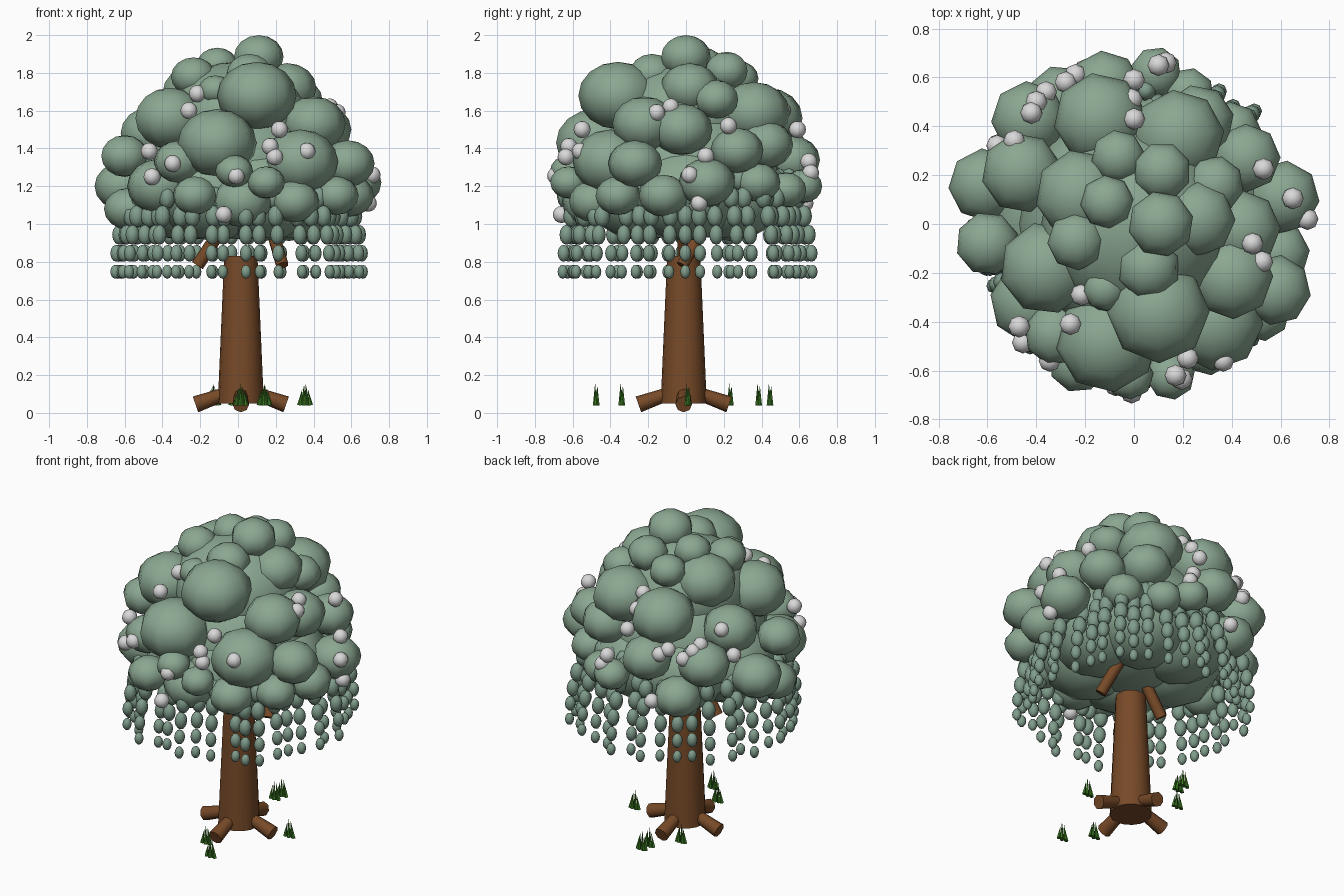
import bpy, bmesh, math, random
from mathutils import Vector, Matrix

random.seed(4)

def mat(name, col):
    m = bpy.data.materials.new(name)
    m.diffuse_color = (*col, 1)
    return m

BARK = mat("bark_brown", (0.185, 0.068, 0.021))
LEAF = mat("sage_leaf", (0.258, 0.388, 0.285))
VINE = mat("hanging_leaf", (0.215, 0.335, 0.26))
BLOOM = mat("pale_blossom", (0.70, 0.69, 0.69))
GRASS = mat("grass_green", (0.045, 0.2, 0.016))

def ball(bm, c, r, rz, seg=8, rings=8, spin=0.0):
    m = Matrix.Translation(c) @ Matrix.Rotation(spin, 4, 'Z') @ Matrix.Diagonal((r, r, rz, 1))
    bmesh.ops.create_uvsphere(bm, u_segments=seg, v_segments=rings, radius=1, matrix=m)

def limb(bm, a, b, ra, rb, seg=8):
    a, b = Vector(a), Vector(b)
    d = b - a
    m = Matrix.Translation((a + b) / 2) @ d.to_track_quat('Z', 'Y').to_matrix().to_4x4()
    bmesh.ops.create_cone(bm, cap_ends=True, segments=seg, radius1=ra, radius2=rb,
                          depth=d.length, matrix=m)

def finish(name, bm, material, angle=None):
    me = bpy.data.meshes.new(name)
    bm.to_mesh(me)
    bm.free()
    me.materials.append(material)
    ob = bpy.data.objects.new(name, me)
    bpy.context.collection.objects.link(ob)
    if angle:
        bpy.ops.object.select_all(action='DESELECT')
        ob.select_set(True)
        bpy.context.view_layer.objects.active = ob
        bpy.ops.object.shade_smooth_by_angle(angle=math.radians(angle))
    return ob

# trunk
bm = bmesh.new()
limb(bm, (0.015, -0.012, 0.05), (0.015, -0.012, 0.83), 0.122, 0.088, 16)
finish("trunk", bm, BARK, 40)

# roots in four directions
bm = bmesh.new()
for i in range(4):
    c, s = math.cos(i * math.pi / 2), math.sin(i * math.pi / 2)
    limb(bm, (0.015 + 0.07 * c, -0.012 + 0.07 * s, 0.105),
         (0.015 + 0.24 * c, -0.012 + 0.24 * s, 0.045), 0.034, 0.044)
finish("roots", bm, BARK, 50)

# branch stubs under the crown
bm = bmesh.new()
limb(bm, (-0.215, -0.01, 0.78), (-0.07, -0.01, 1.0), 0.034, 0.034)
limb(bm, (0.235, -0.02, 0.78), (0.18, 0.09, 0.97), 0.034, 0.034)
finish("branches", bm, BARK, 50)

# crown core: a middle mass ringed by broad clumps
bm = bmesh.new()
ball(bm, (0, 0, 1.3), 0.48, 0.38, 16, 12)
ball(bm, (0, 0, 1.56), 0.38, 0.30, 16, 12)
for i in range(6):
    a = math.tau * i / 6
    ball(bm, (0.27 * math.cos(a), 0.27 * math.sin(a), 1.17), 0.31, 0.26, 8, 8, a)
finish("crown_core", bm, LEAF, 60)

# leaf clumps: x, y, z, radius by tier
upper = [(.11, .0, 1.885, .135), (-.11, .09, 1.84, .11), (.115, .215, 1.81, .12),
         (-.065, .275, 1.77, .11), (-.235, -.07, 1.78, .12), (.06, -.18, 1.79, .13),
         (-.12, -.265, 1.71, .09), (.1, -.36, 1.68, .21), (.26, .02, 1.72, .155),
         (-.22, .12, 1.69, .185), (.33, .16, 1.66, .12)]
middle = [(-.36, -.18, 1.56, .19), (-.14, .43, 1.56, .19), (.18, .36, 1.59, .19),
          (-.46, .21, 1.48, .165), (-.11, -.48, 1.43, .21), (.4, -.22, 1.53, .17),
          (.44, -.02, 1.5, .16), (.46, .27, 1.39, .14), (.26, .42, 1.42, .15),
          (-.6, -.08, 1.36, .13), (.58, -.27, 1.32, .145), (.33, -.40, 1.33, .2),
          (-.43, .43, 1.33, .155), (-.12, .56, 1.34, .15)]
lower = [(-.61, .16, 1.2, .15), (-.42, -.32, 1.2, .17), (.61, .11, 1.22, .15),
         (.09, .62, 1.2, .105), (.15, -.62, 1.22, .1), (-.23, -.57, 1.15, .12),
         (-.02, -.62, 1.28, .1), (.52, -.36, 1.15, .12), (-.58, -.07, 1.08, .13),
         (.22, .53, 1.18, .11), (-.3, .51, 1.12, .14), (.3, -.49, 1.12, .13),
         (.02, -.5, 1.12, .16), (.59, -.12, 1.15, .13), (.4, .38, 1.22, .12),
         (-.32, -.45, 1.33, .13)]
for name, tier in (("upper_clumps", upper), ("middle_clumps", middle), ("lower_clumps", lower)):
    bm = bmesh.new()
    for x, y, z, r in tier:
        ball(bm, (x, y, z), r, r * 0.85, spin=random.random())
    finish(name, bm, LEAF, 60)

# hanging strands: groups of three bead chains round the rim
bm = bmesh.new()
groups = 14
for g in range(groups):
    beads = 6 if 1 <= g <= 4 else 5
    for k in (-1, 0, 1):
        a = math.tau * (g + 0.29 * k + random.uniform(-.1, .1)) / groups
        rim = random.uniform(0.60, 0.68)
        for i in range(beads):
            rad = rim - 0.005 * i * i
            ball(bm, (rad * math.cos(a), rad * math.sin(a), 0.747 + 0.098 * i),
                 min(0.027 + 0.005 * i, 0.043), min(0.037 + 0.008 * i, 0.058), 8, 6)
finish("hanging_strands", bm, VINE, 60)

# blossoms
spots = [(-.215, -.29, 1.69), (-.26, -.41, 1.6), (-.47, -.42, 1.385), (-.345, -.56, 1.32),
         (-.455, -.485, 1.25), (-.01, -.69, 1.255), (-.075, -.66, 1.05), (.17, -.62, 1.41),
         (.195, -.635, 1.355), (.22, -.55, 1.5), (.365, -.56, 1.385), (.485, -.08, 1.62),
         (.525, -.155, 1.59), (.53, .225, 1.52), (.65, .105, 1.36), (.71, .02, 1.26),
         (.69, .07, 1.11), (0, .43, 1.67), (-.01, .51, 1.6), (0, .59, 1.5),
         (.1, .65, 1.33), (.13, .66, 1.27), (-.24, .61, 1.41), (-.28, .58, 1.44),
         (-.36, .54, 1.385), (-.4, .5, 1.43), (-.42, .455, 1.46), (-.49, .34, 1.53),
         (-.56, .32, 1.38), (-.2, .63, 1.11), (-.33, .58, 1.15)]
bm = bmesh.new()
for p in spots:
    ball(bm, p, 0.045, 0.045, 8, 8)
finish("blossoms", bm, BLOOM, 60)

# grass tufts: blades in a short row
bm = bmesh.new()
for x, y in [(.355, .01), (.015, -.34), (.14, -.475), (-.01, .385), (0, .445), (-.13, .235)]:
    for dx, dy, h in ((-.03, 0, .085), (-.013, .006, .1), (0, -.006, .115), (.013, .006, .1), (.03, 0, .085)):
        limb(bm, (x + dx, y + dy, 0.04), (x + dx * 0.5, y + dy, 0.04 + h), 0.012, 0.0005, 5)
finish("grass_tufts", bm, GRASS)
